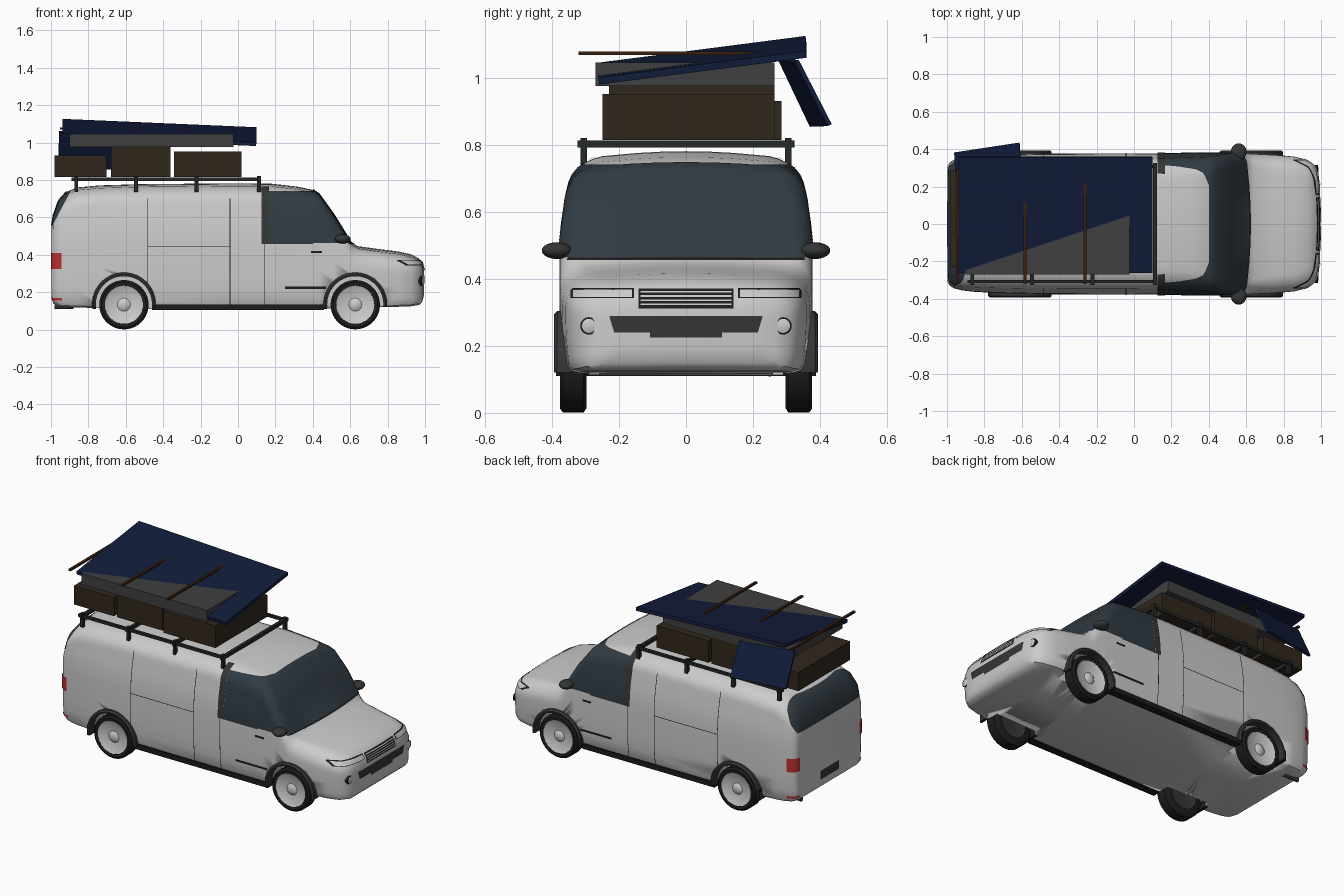
import bpy, bmesh, math
from mathutils import Vector

if "Cube" in bpy.data.objects:
    bpy.data.objects.remove(bpy.data.objects["Cube"])

GLASS, BLACK, TRIM = (.03, .043, .055), (.012, .012, .012), (.035, .036, .037)
RACK, BROWN, BLUE = (.018, .021, .021), (.03, .02, .012), (.006, .012, .045)
STICK, BOARD, WHITE, RED = (.04, .014, .004), (.05, .05, .05), (.85, .85, .87), (.5, .03, .03)
mats = {}


def finish(name, bm, color=None, angle=40, smooth=True):
    me = bpy.data.meshes.new(name)
    bm.to_mesh(me)
    bm.free()
    ob = bpy.data.objects.new(name, me)
    bpy.context.collection.objects.link(ob)
    if color:
        if color not in mats:
            mats[color] = bpy.data.materials.new("paint_%d" % len(mats))
            mats[color].diffuse_color = (*color, 1)
        me.materials.append(mats[color])
    if smooth:
        me.shade_smooth()
        me.set_sharp_from_angle(angle=math.radians(angle))
    return ob


def box(name, lo, hi, color):
    bm = bmesh.new()
    bmesh.ops.create_cube(bm, size=1)
    for v in bm.verts:
        v.co = [(a + b) / 2 + c * (b - a) for a, b, c in zip(lo, hi, v.co)]
    return finish(name, bm, color, smooth=False)


def slab(name, corners, thick, color):
    bm = bmesh.new()
    f = bm.faces.new([bm.verts.new(c) for c in corners])
    f.normal_update()
    n = f.normal.copy()
    r = bmesh.ops.extrude_face_region(bm, geom=[f], use_keep_orig=True)
    for v in r["geom"]:
        if isinstance(v, bmesh.types.BMVert):
            v.co -= n * thick
    bmesh.ops.recalc_face_normals(bm, faces=bm.faces)
    return finish(name, bm, color, smooth=False)


def lathe(name, prof, c, s, color, a0=0, a1=360, closed=False, axis="y"):
    """Turn (offset, radius) points about an axis through c; s flips the side."""
    bm, n, full = bmesh.new(), 40, a1 - a0 == 360
    rings = []
    for i in range(n if full else n + 1):
        a = math.radians(a0 + (a1 - a0) * i / n)
        ring = []
        for o, r in prof:
            u, w = r * math.cos(a), r * math.sin(a)
            p = (u, o * s, w) if axis == "y" else (o, u * s, w)
            ring.append(bm.verts.new(Vector(c) + Vector(p)))
        rings.append(ring)
    m = len(prof)
    for i in range(n):
        A, B = rings[i], rings[(i + 1) % len(rings)]
        for j in range(m if closed else m - 1):
            bm.faces.new((A[j], A[(j + 1) % m], B[(j + 1) % m], B[j]))
    if closed and not full:
        bm.faces.new(rings[0])
        bm.faces.new(rings[-1])
    bmesh.ops.remove_doubles(bm, verts=bm.verts, dist=1e-5)
    bmesh.ops.recalc_face_normals(bm, faces=bm.faces)
    return finish(name, bm, color)


# Body stations: x, bottom z, top z, half width, shoulder radius
ST = [(-.996, .17, .56, .31, .08), (-.988, .14, .61, .327, .09), (-.96, .125, .69, .345, .11),
      (-.92, .12, .735, .355, .12), (-.86, .118, .76, .362, .13), (-.74, .115, .771, .369, .13),
      (-.5, .11, .778, .375, .13), (0, .11, .782, .377, .13), (.18, .11, .78, .378, .13),
      (.32, .11, .764, .378, .12), (.405, .112, .746, .378, .1), (.435, .112, .725, .378, .08),
      (.515, .114, .613, .378, .06), (.605, .116, .467, .377, .06), (.64, .117, .446, .375, .08),
      (.75, .12, .431, .37, .1), (.86, .122, .417, .36, .11), (.93, .125, .401, .342, .11),
      (.97, .132, .378, .312, .1), (.986, .15, .357, .27, .09), (.995, .19, .325, .2, .07)]


def width(w, z):
    if z > .45:
        return w * (1 - .16 * ((z - .45) / .33) ** 2)
    return w * (1 - .05 * (max(0, .3 - z) / .2) ** 2)


def body_mesh():
    bm, rings = bmesh.new(), []
    for x, zb, zt, w, ry in ST:
        rz = min(.1, .3 * (zt - zb))
        zs, crown = zt - .012 - rz, .012
        half = [(0, zb), (width(w, zb) * .9, zb), (width(w, zb) * .98, zb + .008)]
        for i in range(9):
            z = zb + .025 + (zs - zb - .025) * i / 8
            half.append((width(w, z), z))
        top = width(w, zs)
        for i in range(1, 8):
            t = math.radians(90 * i / 7)
            half.append((top - ry + ry * math.cos(t), zs + rz * math.sin(t)))
        for k in (.66, .33, 0):
            half.append(((top - ry) * k, zt - crown * k * k))
        loop = half + [(-y, z) for y, z in half[-2:0:-1]]
        rings.append([bm.verts.new((x, y, z)) for y, z in loop])
    for A, B in zip(rings, rings[1:]):
        for j in range(len(A)):
            k = (j + 1) % len(A)
            bm.faces.new((A[j], A[k], B[k], B[j]))
    bm.faces.new(rings[0])
    bm.faces.new(rings[-1])
    bmesh.ops.recalc_face_normals(bm, faces=bm.faces)
    bm.normal_update()
    return bm


def patch(name, color, off=.003, x=None, y=None, z=None, extra=()):
    """Piece of body skin, lifted by off and trimmed to the given ranges."""
    bm = body_mesh()
    for v, n in [(v, v.normal.copy()) for v in bm.verts]:
        v.co += n * off
    planes = list(extra)
    for i, rng in enumerate((x, y, z)):
        for val, sg in zip(rng or (), (1, -1)):
            e = Vector((0, 0, 0))
            e[i] = 1
            planes.append((e * val, e * sg))
    for co, no in planes:
        bmesh.ops.bisect_plane(bm, geom=bm.verts[:] + bm.edges[:] + bm.faces[:], plane_co=co,
                               plane_no=no, clear_inner=True)
    return finish(name, bm, color)


# Shell with wheel wells
WX = (-.61, .627)
body = finish("van_body", body_mesh())
for wx in WX:
    for s in (-1, 1):
        cut = lathe("well_cutter", [(.26, 0), (.26, .152), (.5, .152), (.5, 0)], (wx, 0, .135), s, None)
        cut.hide_render = True
        mod = body.modifiers.new("well", "BOOLEAN")
        mod.operation, mod.solver, mod.object = "DIFFERENCE", "EXACT", cut
        bpy.context.view_layer.objects.active = body
        bpy.ops.object.modifier_apply(modifier=mod.name)
        bpy.data.objects.remove(cut)

# Glass and pillars
patch("windshield", GLASS, x=(.402, .8), z=(.464, .9))
patch("side_windows", GLASS, x=(.165, .402), z=(.457, .742))
patch("door_pillars", TRIM, .004, x=(.125, .165), z=(.457, .765))
patch("rear_window", GLASS, x=(-1.1, -.88), z=(.56, .738),
      extra=[(Vector((-.985, 0, .57)), Vector((-.17, 0, .09)))])

# Panel gaps
for px, lo in ((-.482, .22), (-.043, .13), (.14, .13)):
    patch("door_gap", BLACK, .0015, x=(px - .002, px + .002), z=(lo, .46 if px > 0 else .7))
patch("slider_gap", BLACK, .0015, x=(-.482, -.043), z=(.443, .447))
patch("hood_gap", BLACK, .002, x=(.59, .66), z=(.457, .464))

# Nose details
patch("grille", BLACK, .002, x=(.9, 1.1), y=(-.142, .142), z=(.312, .371))
for i in range(4):
    zz = .322 + i * .0125
    patch("grille_slat", WHITE, .004, x=(.9, 1.1), y=(-.136, .136), z=(zz, zz + .005))
patch("lower_intake", TRIM, .003, x=(.9, 1.1), z=(.24, .29),
      extra=[(Vector((1, s * .225, .275)), Vector((0, -s, .3))) for s in (-1, 1)])
patch("front_plate", TRIM, .004, x=(.9, 1.1), y=(-.107, .107), z=(.225, .25))
patch("rear_plate", TRIM, .003, x=(-1.1, -.98), y=(-.09, .09), z=(.19, .245))
for s in (-1, 1):
    def span(a, b):
        return (a, b) if s > 0 else (-b, -a)
    patch("headlight_rim", BLACK, .002, x=(.85, 1.1), y=span(.155, .345), z=(.343, .373))
    patch("headlight", WHITE, .004, x=(.85, 1.1), y=span(.162, .339), z=(.347, .369))
    patch("tail_light", RED, .004, x=(-1.1, -.945), y=span(.295, .5), z=(.325, .41))
    patch("lower_reflector", RED, .003, x=(-1.1, -.94), y=span(.29, .5), z=(.155, .17))
    patch("door_handle", BLACK, .008, x=(.39, .45), y=span(.2, .5), z=(.409, .421))
    patch("door_molding", BLACK, .006, x=(.25, .47), y=span(.2, .5), z=(.217, .231))
    lathe("fog_light_ring", [(-.04, .026), (.004, .026), (.006, .021)], (.978, s * .29, .26), 1, BLACK, axis="x")
    lathe("fog_light", [(.004, .022), (.007, .015), (.008, 0)], (.978, s * .29, .26), 1, WHITE, axis="x")

    # Mirrors and sills
    bm = bmesh.new()
    bmesh.ops.create_uvsphere(bm, u_segments=24, v_segments=14, radius=1)
    for v in bm.verts:
        v.co = (.56 + v.co.x * .042, s * .385 + v.co.y * .046, .485 + v.co.z * .025)
    finish("mirror", bm, TRIM)
    ys = sorted((s * .33, s * .376))
    box("sill", (-.46, ys[0], .105), (.46, ys[1], .135), BLACK)

    # Wheels, flares and flaps
    for wx in WX:
        c = (wx, s * .337, .133)
        lathe("tire", [(-.04, .085), (-.04, .118), (-.031, .132), (.031, .132), (.04, .12), (.038, .102),
                       (.03, .1)], c, s, BLACK)
        lathe("rim", [(.03, .106), (.038, .103), (.031, .09), (.024, .035), (.034, .022), (.036, 0)], c, s, WHITE)
        lathe("wheel_back", [(-.035, .1), (-.02, .06), (-.03, 0)], c, s, TRIM)
        lathe("arch_flare", [(.34, .15), (.392, .15), (.394, .16), (.385, .17), (.34, .17)],
              (wx, 0, .135), s, TRIM, -5, 185, True)
        ys = sorted((s * .29, s * .388))
        box("mud_flap", (wx - .168, ys[0], .11), (wx - .15, ys[1], .175), BLACK)

    # Roof rails
    ys = sorted((s * .3, s * .316))
    box("roof_rail", (-.89, ys[0], .795), (.12, ys[1], .812), RACK)
lathe("tailpipe", [(-.05, .013), (.05, .013), (.05, .01), (-.05, .01)], (-.93, .25, .122), 1, TRIM,
      closed=True, axis="x")
for px in (-.865, -.545, -.222, .112):
    box("roof_crossbar", (px - .01, -.325, .793), (px + .01, .325, .814), RACK)
    for s in (-1, 1):
        box("rack_foot", (px - .01, s * .306 - .01, .735), (px + .01, s * .306 + .01, .822), RACK)

# Roof load
box("rear_crate", (-.98, -.23, .815), (-.702, .285, .932), BROWN)
box("middle_crate", (-.68, -.23, .815), (-.362, .265, .98), BROWN)
box("front_crate", (-.343, -.25, .815), (.018, .265, .953), BROWN)
box("flat_board", (-.9, -.27, .977), (-.025, .265, 1.047), BOARD)


def tilt(x, y):
    return (x, y, 1.127 - .043 * (x + .94) - .129 * (.36 - y))


slab("large_panel", [tilt(-.938, -.262), tilt(.098, -.262), tilt(.098, .357), tilt(-.938, .357)], .021, BLUE)
slab("small_panel", [(-.96, .37, .855), (-.61, .423, .857), (-.605, .325, 1.048), (-.955, .275, 1.055)],
     .014, BLUE)
for px in (-.945, -.582, -.262):
    box("wood_strip", (px - .008, -.322, 1.069), (px + .008, .3, 1.08), STICK)

for m in bpy.data.materials:
    if m.users and not m.is_grease_pencil:
        m.use_nodes = True
        m.node_tree.nodes["Principled BSDF"].inputs["Base Color"].default_value = m.diffuse_color
